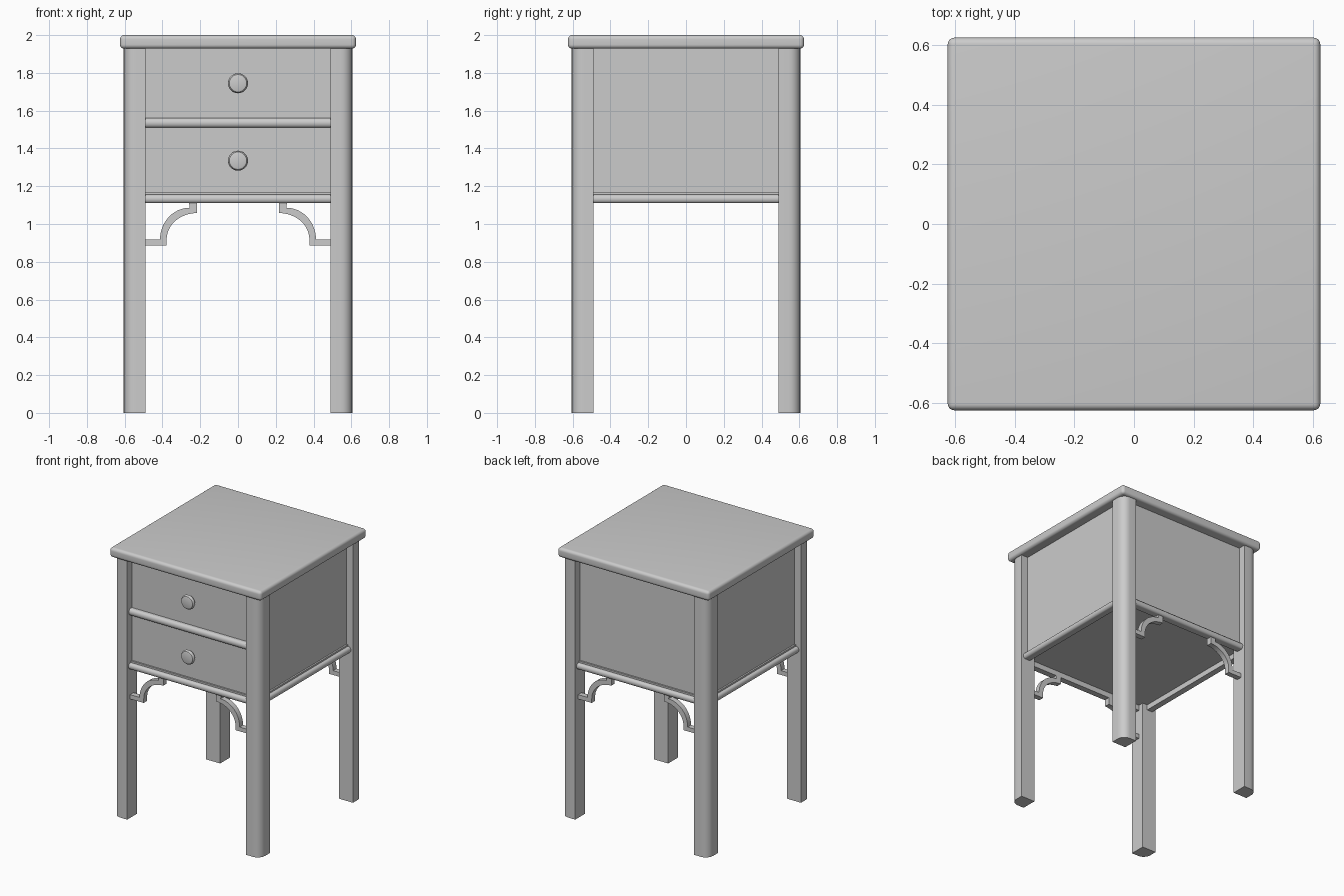
import bpy, bmesh
from math import sin, cos, pi
from mathutils import Matrix, Vector

if "Cube" in bpy.data.objects:
    bpy.data.objects.remove(bpy.data.objects["Cube"])


def finish(name, bm, turn=0.0):
    """Turn a bmesh into a named object, rotated about z, smooth with sharp edges."""
    bm.transform(Matrix.Rotation(turn, 4, 'Z'))
    bmesh.ops.recalc_face_normals(bm, faces=bm.faces[:])
    me = bpy.data.meshes.new(name)
    bm.to_mesh(me)
    bm.free()
    ob = bpy.data.objects.new(name, me)
    bpy.context.collection.objects.link(ob)
    bpy.ops.object.select_all(action='DESELECT')
    ob.select_set(True)
    bpy.context.view_layer.objects.active = ob
    bpy.ops.object.shade_smooth_by_angle(angle=0.6)
    return ob


def box(name, lo, hi, radius=0.0, pick=lambda e: True):
    lo, hi = Vector(lo), Vector(hi)
    bm = bmesh.new()
    bmesh.ops.create_cube(bm, size=1)
    for v in bm.verts:
        v.co = Vector((v.co[i] * (hi[i] - lo[i]) + (lo[i] + hi[i]) / 2 for i in range(3)))
    if radius:
        bmesh.ops.bevel(bm, geom=[e for e in bm.edges if pick(e)], offset=radius,
                        segments=6, profile=0.5, affect='EDGES', clamp_overlap=True)
    return finish(name, bm)


def prism(name, points, direction, turn=0.0):
    """Extrude a closed outline of 3D points along a direction."""
    bm = bmesh.new()
    face = bm.faces.new([bm.verts.new(p) for p in points])
    ext = bmesh.ops.extrude_face_region(bm, geom=[face], use_keep_orig=True)
    bmesh.ops.translate(bm, vec=direction,
                        verts=[g for g in ext['geom'] if isinstance(g, bmesh.types.BMVert)])
    return finish(name, bm, turn)


def arc(cx, cz, rx, rz, a0, a1, n=12):
    return [(cx + rx * cos(a0 + (a1 - a0) * i / n), cz + rz * sin(a0 + (a1 - a0) * i / n))
            for i in range(n + 1)]


# Table top with soft edges
box("table_top", (-0.625, -0.625, 1.928), (0.625, 0.625, 2.0), 0.022)

# Legs, outer corner rounded
for sx, nx in ((-1, "left"), (1, "right")):
    for sy, ny in ((-1, "front"), (1, "back")):
        x, y = sorted((0.49 * sx, 0.605 * sx)), sorted((0.49 * sy, 0.605 * sy))
        box(f"{ny}_{nx}_leg", (x[0], y[0], 0), (x[1], y[1], 1.93), 0.06,
            lambda e: all(v.co.x * sx > 0.6 and v.co.y * sy > 0.6 for v in e.verts))

# Cabinet body and two drawer fronts
box("cabinet_body", (-0.55, -0.53, 1.15), (0.55, 0.55, 1.93))
box("lower_drawer", (-0.49, -0.55, 1.15), (0.49, -0.52, 1.51))
box("upper_drawer", (-0.49, -0.55, 1.56), (0.49, -0.52, 1.93))

# Rounded rail between the drawers
mid = [(-0.53, 1.51)] + arc(-0.565, 1.535, 0.02, 0.025, 1.5 * pi, 0.5 * pi) + [(-0.53, 1.56)]
prism("middle_rail", [(-0.49, y, z) for y, z in mid], (0.98, 0, 0))

# Moulded rails round the bottom of the cabinet
base = ([(-0.53, 1.11)] + arc(-0.57, 1.1325, 0.018, 0.0225, 1.5 * pi, 0.5 * pi)
        + [(-0.562, 1.155), (-0.562, 1.167), (-0.53, 1.167)])
for i, side in enumerate(("front", "right", "back", "left")):
    prism(f"{side}_bottom_rail", [(-0.49, y, z) for y, z in base], (0.98, 0, 0), i * pi / 2)

# Curved corner brackets on front and back
outline = ([(0.217, 1.112), (0.259, 1.112)]
           + arc(0.256, 0.918, 0.157, 0.168, pi / 2, 0)
           + [(0.495, 0.918), (0.495, 0.886), (0.378, 0.886)]
           + arc(0.217, 0.918, 0.161, 0.14, 0, pi / 2))
for side, turn in (("front", 0), ("back", pi)):
    for s, hand in ((-1, "left"), (1, "right")):
        prism(f"{side}_{hand}_bracket", [(s * x, -0.57, z) for x, z in outline],
              (0, 0.04, 0), turn)

# Turned drawer knobs
profile = [(0.0, -0.604), (0.037, -0.604), (0.046, -0.601), (0.052, -0.593), (0.053, -0.585),
           (0.049, -0.577), (0.04, -0.573), (0.026, -0.571), (0.026, -0.545)]
for z, level in ((1.335, "lower"), (1.745, "upper")):
    bm = bmesh.new()
    vs = [bm.verts.new((r, y, z)) for r, y in profile]
    edges = [bm.edges.new(p) for p in zip(vs, vs[1:])]
    bmesh.ops.spin(bm, geom=vs + edges, cent=(0, 0, z), axis=(0, 1, 0),
                   angle=2 * pi, steps=32, use_duplicate=False)
    bmesh.ops.remove_doubles(bm, verts=bm.verts[:], dist=1e-5)
    finish(f"{level}_drawer_knob", bm)
